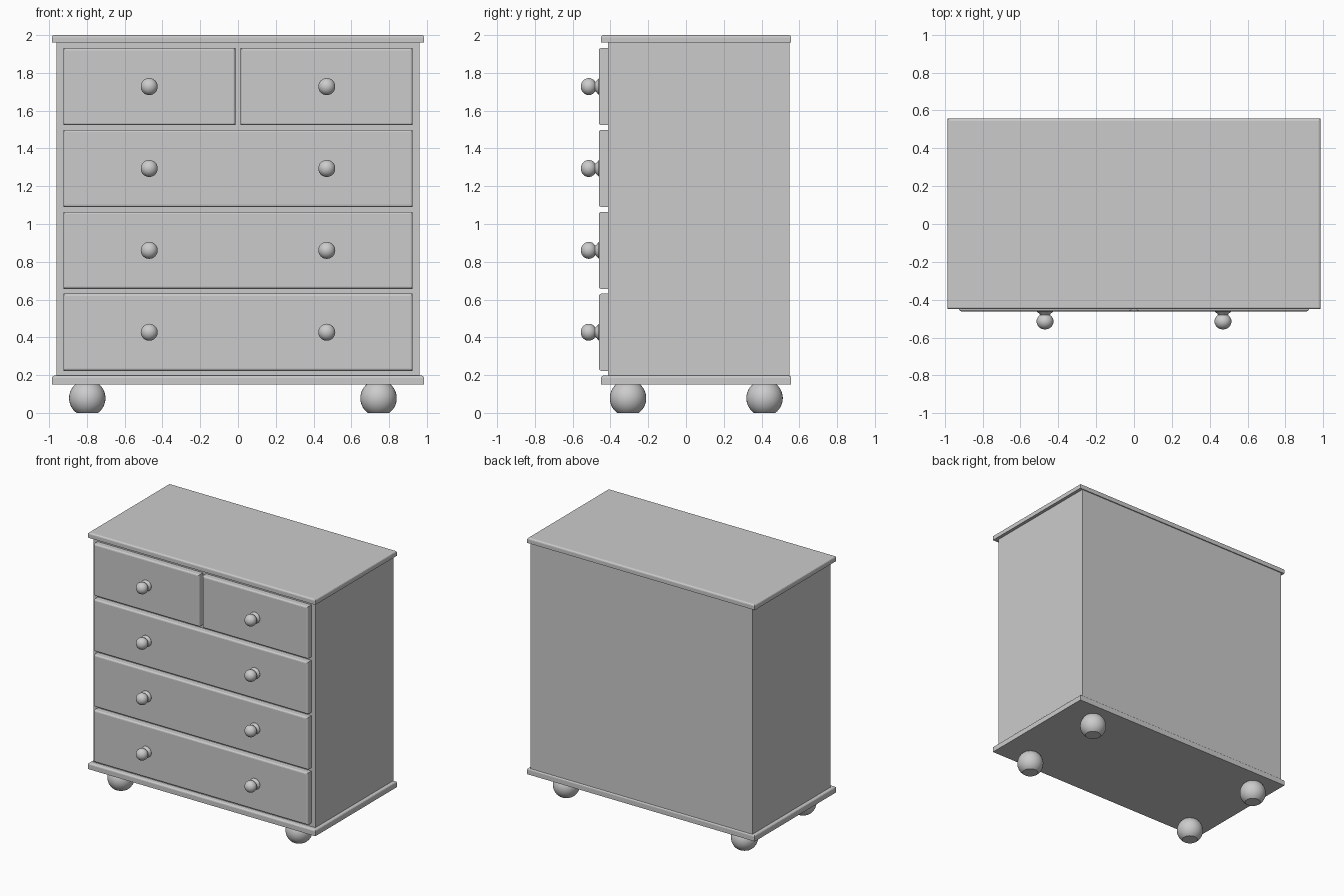
import bpy, bmesh, math
from mathutils import Vector, Matrix

if "Cube" in bpy.data.objects:
    bpy.data.objects.remove(bpy.data.objects["Cube"])


def finish(bm, name, smooth=False):
    bmesh.ops.recalc_face_normals(bm, faces=bm.faces[:])
    me = bpy.data.meshes.new(name)
    bm.to_mesh(me)
    bm.free()
    ob = bpy.data.objects.new(name, me)
    bpy.context.collection.objects.link(ob)
    if smooth:
        bpy.ops.object.select_all(action='DESELECT')
        ob.select_set(True)
        bpy.context.view_layer.objects.active = ob
        bpy.ops.object.shade_smooth_by_angle(angle=math.radians(35))
    return ob


def box(name, lo, hi, bevel_dir=None, bevel=0.012):
    """Box from corner to corner; rounds the rim of the face pointing along bevel_dir."""
    lo, hi = Vector(lo), Vector(hi)
    bm = bmesh.new()
    bmesh.ops.create_cube(bm, size=1)
    for v in bm.verts:
        v.co = (lo + hi) / 2 + v.co * (hi - lo)
    if bevel_dir:
        bm.normal_update()
        face = max(bm.faces, key=lambda f: f.normal.dot(Vector(bevel_dir)))
        bmesh.ops.bevel(bm, geom=list(face.edges), offset=bevel, segments=3,
                        profile=0.5, affect='EDGES')
    return finish(bm, name)


def lathe(name, profile, matrix, steps=32):
    """Spins (radius, height) points about the local z axis."""
    bm = bmesh.new()
    verts = [bm.verts.new((r, 0, h)) for r, h in profile]
    edges = [bm.edges.new(p) for p in zip(verts, verts[1:])]
    bmesh.ops.spin(bm, geom=verts + edges, cent=(0, 0, 0), axis=(0, 0, 1),
                   angle=math.tau, steps=steps)
    bmesh.ops.remove_doubles(bm, verts=bm.verts[:], dist=1e-4)
    bm.transform(matrix)
    return finish(bm, name, smooth=True)


# Carcass with overhanging top and base boards
box("carcass", (-0.96, -0.414, 0.18), (0.96, 0.549, 1.97))
box("top_board", (-0.985, -0.45, 1.96), (0.985, 0.557, 2.0), (0, 0, 1))
box("base_board", (-0.985, -0.45, 0.15), (0.985, 0.557, 0.197), (0, 0, 1))

# Knob: flared foot, thin neck, round head
knob = [(0, -0.005), (0.043, -0.005), (0.043, 0.003), (0.031, 0.013), (0.023, 0.023)]
for i in range(11):
    a = math.radians(-55 + 145 * i / 10)
    knob.append((max(0.0, 0.045 * math.cos(a)), 0.055 + 0.042 * math.sin(a)))
to_front = Matrix.Rotation(math.radians(90), 4, 'X')

# Four rows of drawers, the top row split in two
for row in range(4):
    z = 0.427 + 0.4335 * row
    spans = [(-0.925, 0.925)] if row < 3 else [(-0.925, -0.014), (0.014, 0.925)]
    for n, (x0, x1) in enumerate(spans):
        box(f"drawer_{row + 1}_{n + 1}", (x0, -0.461, z - 0.204),
            (x1, -0.40, z + 0.204), (0, -1, 0))
    for side, x in (("left", -0.47), ("right", 0.47)):
        lathe(f"knob_{row + 1}_{side}", knob,
              Matrix.Translation((x, -0.46, z)) @ to_front)

# Bun feet: spheres flattened underneath, sunk slightly into the base
R, C = 0.0965, 0.078
a0, a1 = -math.asin(C / R), math.asin((0.16 - C) / R)
bun = [(0, 0)]
for i in range(15):
    a = a0 + (a1 - a0) * i / 14
    bun.append((R * math.cos(a), C + R * math.sin(a)))
bun.append((0, 0.16))
for sx, x in (("left", -0.798), ("right", 0.744)):
    for sy, y in (("front", -0.307), ("back", 0.416)):
        lathe(f"foot_{sy}_{sx}", bun, Matrix.Translation((x, y, 0)))
